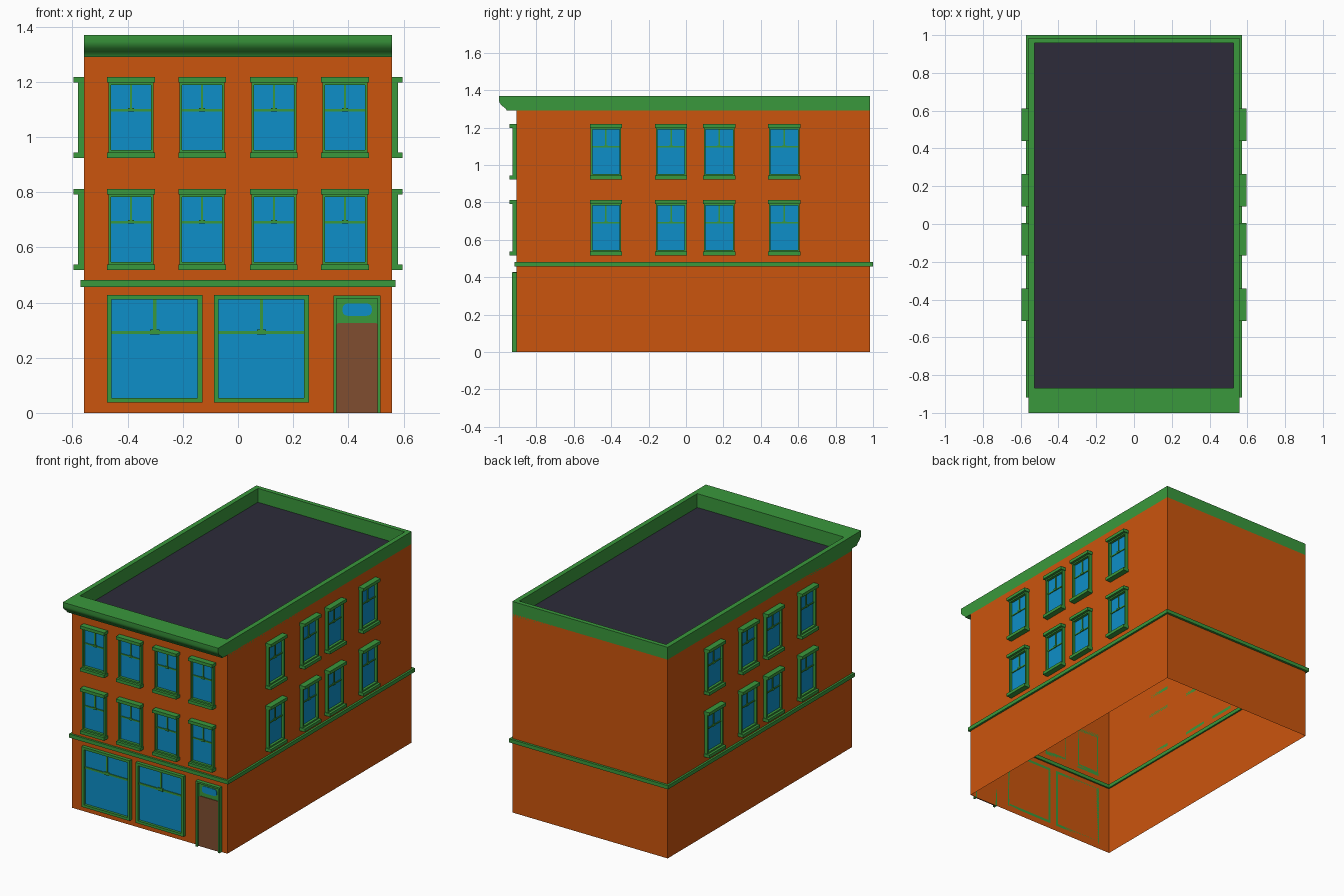
import bpy, bmesh, math

if "Cube" in bpy.data.objects:
    bpy.data.objects.remove(bpy.data.objects["Cube"])

# ---------- colours ----------
def material(name, rgb):
    m = bpy.data.materials.new(name)
    m.diffuse_color = (*rgb, 1)
    m.use_nodes = True
    m.node_tree.nodes["Principled BSDF"].inputs["Base Color"].default_value = m.diffuse_color
    return m

BRICK = material("orange_brick", (0.60, 0.09, 0.004))
GREEN = material("green_trim", (0.042, 0.314, 0.045))
GLASS = material("blue_glass", (0.004, 0.275, 0.578))
WOOD = material("brown_wood", (0.216, 0.076, 0.03))
ROOF = material("dark_roof", (0.026, 0.024, 0.042))

# ---------- main sizes ----------
W = 0.558                    # half width of the walls
FRONT, BACK = -0.905, 0.985
EAVES, TOP = 1.29, 1.37

# wall frames: u along the wall, d outward from it, z up
WALLS = {
    "front": lambda u, d, z: (u, FRONT - d, z),
    "right": lambda u, d, z: (W + d, u, z),
    "left": lambda u, d, z: (-W - d, u, z),
    "world": lambda u, d, z: (u, d, z),
}

def prism(bm, wall, pts, d0, d1, mat=0):
    """Extrude a (u, z) outline between depths d0 and d1."""
    f = WALLS[wall]
    a = [bm.verts.new(f(u, d0, z)) for u, z in pts]
    b = [bm.verts.new(f(u, d1, z)) for u, z in pts]
    n = len(pts)
    faces = [bm.faces.new(a), bm.faces.new(b[::-1])]
    faces += [bm.faces.new((a[i], b[i], b[(i + 1) % n], a[(i + 1) % n])) for i in range(n)]
    for face in faces:
        face.material_index = mat

def box(bm, wall, u0, u1, d0, d1, z0, z1, mat=0):
    prism(bm, wall, [(u0, z0), (u1, z0), (u1, z1), (u0, z1)], d0, d1, mat)

def finish(bm, name, *mats, recalc=True):
    if recalc:
        bmesh.ops.recalc_face_normals(bm, faces=bm.faces[:])
    me = bpy.data.meshes.new(name)
    bm.to_mesh(me)
    bm.free()
    for m in mats:
        me.materials.append(m)
    ob = bpy.data.objects.new(name, me)
    bpy.context.collection.objects.link(ob)
    return ob

def rounded(u0, u1, z0, z1, r, bottom=True):
    """Rectangle outline with rounded top (and bottom) corners."""
    pts = []
    for cu, cz, start in ((u1 - r, z1 - r, 0), (u0 + r, z1 - r, 90),
                          (u0 + r, z0 + r, 180), (u1 - r, z0 + r, 270)):
        if start >= 180 and not bottom:
            pts.append((u0 if start == 180 else u1, z0))
            continue
        for k in range(5):
            t = math.radians(start + k * 22.5)
            pts.append((cu + r * math.cos(t), cz + r * math.sin(t)))
    return pts

# ---------- walls: open shell without floor ----------
bm = bmesh.new()
ring = [(-W, FRONT), (W, FRONT), (W, BACK), (-W, BACK)]
lo = [bm.verts.new((x, y, 0)) for x, y in ring]
hi = [bm.verts.new((x, y, EAVES)) for x, y in ring]
for i in range(4):
    j = (i + 1) % 4
    bm.faces.new((lo[i], lo[j], hi[j], hi[i]))
finish(bm, "walls", BRICK, recalc=False)

# ---------- flat roof ----------
bm = bmesh.new()
bm.faces.new([bm.verts.new((x, y, 1.28)) for x, y in ring])
finish(bm, "roof", ROOF, recalc=False)

# ---------- rectangular rings ----------
def ring_trim(name, x_out, x_in, y0, y0_in, y1_in, y1, z0, z1):
    bm = bmesh.new()
    out = [(-x_out, y0), (x_out, y0), (x_out, y1), (-x_out, y1)]
    inn = [(-x_in, y0_in), (x_in, y0_in), (x_in, y1_in), (-x_in, y1_in)]
    loops = [[bm.verts.new((x, y, z)) for x, y in p]
             for p, z in ((out, z0), (out, z1), (inn, z1), (inn, z0))]
    for k in range(4):
        a, b = loops[k], loops[(k + 1) % 4]
        for i in range(4):
            j = (i + 1) % 4
            bm.faces.new((a[i], a[j], b[j], b[i]))
    return finish(bm, name, GREEN)

ring_trim("string_course", W + 0.013, W - 0.01, -0.918, FRONT + 0.01, BACK - 0.01, 1.0, 0.457, 0.481)
ring_trim("parapet", W, 0.527, FRONT, -0.868, 0.957, BACK, 1.275, TOP)

# ---------- front cornice: moulded profile swept across the front ----------
bm = bmesh.new()
profile = [(FRONT, TOP), (-1.0, TOP), (-1.0, 1.345), (-0.997, 1.333), (-0.988, 1.321),
           (-0.974, 1.309), (-0.962, 1.3), (-0.958, EAVES), (FRONT, EAVES)]
a = [bm.verts.new((-W, y, z)) for y, z in profile]
b = [bm.verts.new((W, y, z)) for y, z in profile]
bm.faces.new(a)
bm.faces.new(b[::-1])
for i in range(len(profile) - 1):
    bm.faces.new((a[i], b[i], b[i + 1], a[i + 1]))
cornice = finish(bm, "cornice", GREEN)
bpy.context.view_layer.objects.active = cornice
cornice.select_set(True)
bpy.ops.object.shade_smooth_by_angle(angle=math.radians(35))
cornice.select_set(False)

# ---------- windows ----------
def window(name, wall, u0, u1, z0, z1, rim, rail_z, bar, caps):
    bm = bmesh.new()
    mid = (u0 + u1) / 2
    top, bot = z1, z0
    if caps:                                   # projecting head and sill
        box(bm, wall, u0, u1, 0, 0.038, z1 - 0.02, z1)
        box(bm, wall, u0, u1, 0, 0.038, z0, z0 + 0.02)
        top, bot = z1 - 0.02, z0 + 0.02
        u0, u1 = u0 + 0.005, u1 - 0.005
    for s0, s1 in ((u0, u0 + rim), (u1 - rim, u1)):   # jambs
        box(bm, wall, s0, s1, 0, 0.022, bot, top)
    for s0, s1 in ((bot, bot + rim), (top - rim, top)):   # rails
        box(bm, wall, u0 + rim, u1 - rim, 0, 0.022, s0, s1)
    box(bm, wall, u0 + rim, u1 - rim, 0.001, 0.005, bot + rim, top - rim, 1)   # glass
    box(bm, wall, u0 + rim, u1 - rim, 0.005, 0.01, rail_z - bar / 2, rail_z + bar / 2)
    box(bm, wall, mid - bar / 2, mid + bar / 2, 0.005, 0.01, rail_z, top - rim)
    box(bm, wall, mid - 1.4 * bar, mid + 1.4 * bar, 0.005, 0.013,
        rail_z - bar * 0.6, rail_z + bar)      # latch
    finish(bm, name, GREEN, GLASS)

HALF = 0.0865
COLUMNS = {"front": (-0.388, -0.13, 0.13, 0.388),
           "right": (-0.428, -0.08, 0.178, 0.525),
           "left": (-0.428, -0.08, 0.178, 0.525)}
for wall, centres in COLUMNS.items():
    for floor, z0 in (("middle", 0.517), ("upper", 0.923)):
        for i, c in enumerate(centres):
            window(f"{wall}_{floor}_window_{i + 1}", wall, c - HALF, c + HALF,
                   z0, z0 + 0.295, 0.009, z0 + 0.174, 0.008, True)
for i, (u0, u1) in enumerate(((-0.475, -0.129), (-0.087, 0.257))):
    window(f"shop_window_{i + 1}", "front", u0, u1, 0.037, 0.428, 0.017, 0.291, 0.012, False)

# ---------- front door with transom light ----------
bm = bmesh.new()
D0, D1, DT = 0.346, 0.517, 0.425
box(bm, "front", D0, D0 + 0.011, 0, 0.024, 0, DT)
box(bm, "front", D1 - 0.011, D1, 0, 0.024, 0, DT)
box(bm, "front", D0 + 0.011, D1 - 0.011, 0, 0.024, DT - 0.011, DT)
box(bm, "front", D0 + 0.011, D1 - 0.011, 0, 0.004, 0.3, DT - 0.011)
finish(bm, "door_frame", GREEN)

bm = bmesh.new()
prism(bm, "front", rounded(D0 + 0.011, D1 - 0.011, 0, 0.326, 0.009, False), 0.001, 0.008)
finish(bm, "door", WOOD)

bm = bmesh.new()
prism(bm, "front", rounded(0.379, 0.485, 0.352, 0.396, 0.017), 0.003, 0.007)
finish(bm, "transom_glass", GLASS)
